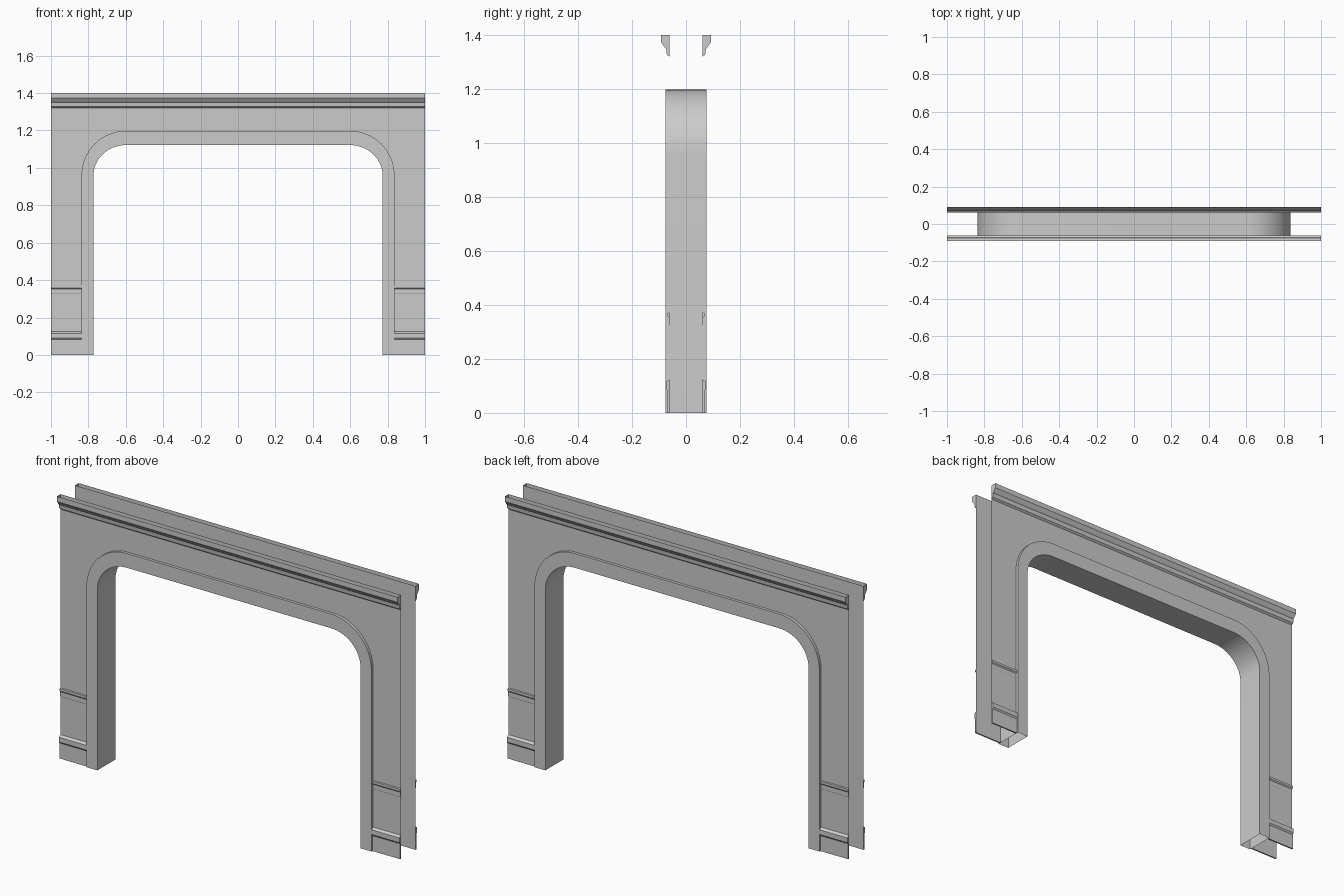
import bpy, bmesh, math

if "Cube" in bpy.data.objects:
    bpy.data.objects.remove(bpy.data.objects["Cube"])

WALL_Y = 0.061   # wall sheet distance from centre
TRIM_Y = 0.076   # arch trim half depth


def finish(name, bm, smooth=False, normals=True):
    if normals:
        bmesh.ops.recalc_face_normals(bm, faces=bm.faces[:])
    me = bpy.data.meshes.new(name)
    bm.to_mesh(me)
    bm.free()
    ob = bpy.data.objects.new(name, me)
    bpy.context.collection.objects.link(ob)
    if smooth:
        bpy.ops.object.select_all(action='DESELECT')
        ob.select_set(True)
        bpy.context.view_layer.objects.active = ob
        bpy.ops.object.shade_smooth_by_angle(angle=math.radians(30))
    return ob


def arch(x, top, cx, cz, n=16):
    """Round-cornered opening outline in x/z, left foot to right foot."""
    rx, rz = x - cx, top - cz
    right = [(cx + rx * math.sin(a), cz + rz * math.cos(a))
             for a in (i * math.pi / 2 / n for i in range(n + 1))]
    right.append((x, 0))
    return [(-px, pz) for px, pz in reversed(right)] + right


outer = arch(0.837, 1.198, 0.6, 0.958)
inner = arch(0.773, 1.122, 0.6, 0.958)


def moulding(name, profile, x0, x1, side):
    """Extrude an open (y, z) profile along x and cap both ends."""
    bm = bmesh.new()
    rows = [[bm.verts.new((x, side * y, z)) for y, z in profile] for x in (x0, x1)]
    for i in range(len(profile) - 1):
        bm.faces.new((rows[0][i], rows[0][i + 1], rows[1][i + 1], rows[1][i]))
    for r in rows:
        bm.faces.new(r)
    return finish(name, bm)


# Hollow arch trim: rectangular tube swept along the opening, open at the feet
bm = bmesh.new()
rings = []
for (ox, oz), (ix, iz) in zip(outer, inner):
    rings.append([bm.verts.new(p) for p in (
        (ox, -TRIM_Y, oz), (ox, TRIM_Y, oz), (ix, TRIM_Y, iz), (ix, -TRIM_Y, iz))])
for a, b in zip(rings, rings[1:]):
    for k in range(4):
        j = (k + 1) % 4
        bm.faces.new((a[k], a[j], b[j], b[k]))
finish("arch_trim", bm, smooth=True)

# Moulding cross-sections as (y, z)
cornice = [(WALL_Y, 1.32), (0.071, 1.328), (0.074, 1.35), (0.079, 1.355),
           (0.092, 1.373), (0.092, 1.4), (WALL_Y, 1.4)]
rail = [(WALL_Y, 0.372), (0.068, 0.37), (0.068, 0.358), (0.063, 0.352),
        (0.063, 0.328), (WALL_Y, 0.325)]
plinth = [(WALL_Y, 0.124), (0.075, 0.115), (0.075, 0.09), (0.069, 0.082), (0.069, 0)]

for side, label in ((-1, "front"), (1, "back")):
    # Wall sheet with the opening cut out
    bm = bmesh.new()
    outline = [(-1, 0)] + outer + [(1, 0), (1, 1.4), (-1, 1.4)]
    f = bm.faces.new([bm.verts.new((x, side * WALL_Y, z)) for x, z in outline])
    f.normal_update()
    if f.normal.y * side < 0:
        f.normal_flip()
    finish(label + "_wall", bm, normals=False)

    # Cornice, open along its top
    moulding(label + "_cornice", cornice[:-1], -1, 1, side)
    # fill the end caps back to the wall at the top corner
    bm = bmesh.new()
    for x in (-1, 1):
        bm.faces.new([bm.verts.new((x, side * y, z))
                      for y, z in (cornice[0], cornice[-2], cornice[-1])])
    finish(label + "_cornice_ends", bm)

    # Rail and plinth on each leg
    for x0, x1, leg in ((-1, -0.837, "left"), (0.837, 1, "right")):
        moulding(f"{label}_{leg}_rail", rail, x0, x1, side)
        moulding(f"{label}_{leg}_plinth", plinth + [(WALL_Y, 0)], x0, x1, side)
